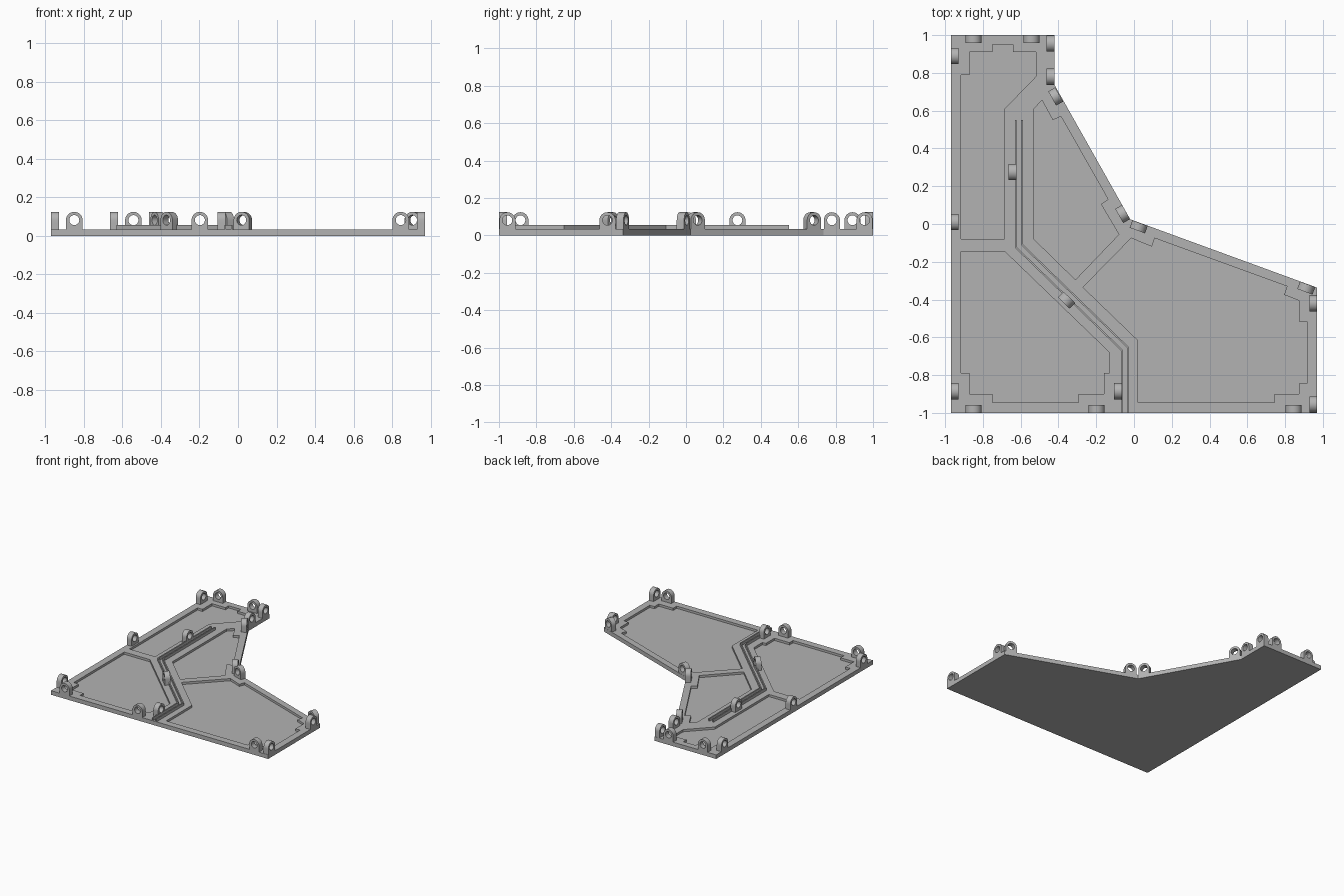
import bpy, bmesh, math
from mathutils import Vector, Matrix

cube = bpy.data.objects.get("Cube")
if cube:
    bpy.data.objects.remove(cube, do_unlink=True)

TOP, FLOOR, RAIL_TOP = 0.033, 0.015, 0.056

grey = bpy.data.materials.new("plain grey")
grey.use_nodes = True
COLOUR = (0.45, 0.45, 0.45, 1)
grey.diffuse_color = COLOUR
grey.node_tree.nodes["Principled BSDF"].inputs["Base Color"].default_value = COLOUR


def finish(name, bm):
    bmesh.ops.recalc_face_normals(bm, faces=bm.faces)
    mesh = bpy.data.meshes.new(name)
    bm.to_mesh(mesh)
    bm.free()
    mesh.materials.append(grey)
    obj = bpy.data.objects.new(name, mesh)
    bpy.context.collection.objects.link(obj)
    return obj


def prism(name, outline, low, high):
    bm = bmesh.new()
    face = bm.faces.new([bm.verts.new((x, y, low)) for x, y in outline])
    top = bmesh.ops.extrude_face_region(bm, geom=[face])["geom"]
    verts = [v for v in top if isinstance(v, bmesh.types.BMVert)]
    bmesh.ops.translate(bm, verts=verts, vec=(0, 0, high - low))
    return finish(name, bm)


# Base plate with its bent outer edge
KNEE, ELBOW, CORNER = (-0.42, 0.735), (-0.02, 0.025), (0.97, -0.337)
plate = prism("base_plate", [(-0.97, -1), (0.97, -1), CORNER, ELBOW, KNEE,
                             (-0.42, 1), (-0.97, 1)], 0, TOP)

# Shallow pockets, stepped around the hinge lugs
pockets = {
    "back": [(-.915, .79), (-.87, .79), (-.87, .91), (-.75, .91), (-.75, .95),
             (-.64, .95), (-.64, .91), (-.52, .91), (-.52, .78), (-.685, .61),
             (-.685, -.08), (-.915, -.08)],
    "front": [(-.915, -.145), (-.685, -.145), (-.13, -.68), (-.13, -.79),
              (-.16, -.79), (-.16, -.9), (-.295, -.9), (-.295, -.945),
              (-.75, -.945), (-.75, -.9), (-.87, -.9), (-.87, -.79), (-.915, -.79)],
    "middle": [(-.53, .61), (-.487, .655), (-.43, .55), (-.387, .57), (-.137, .13),
               (-.175, .105), (-.08, -.055), (-.31, -.295), (-.53, -.08)],
    "side": [(-.27, -.335), (-.015, -.075), (.095, -.12), (.11, -.075), (.81, -.33),
             (.795, -.375), (.873, -.405), (.873, -.515), (.915, -.515), (.915, -.845),
             (.873, -.845), (.873, -.9), (.745, -.9), (.745, -.945), (.02, -.945),
             (.02, -.615)],
}
for name, outline in pockets.items():
    cutter = prism(name + "_pocket_cutter", outline, FLOOR, 0.1)
    cutter.hide_render = True
    mod = plate.modifiers.new(name, "BOOLEAN")
    mod.operation, mod.solver, mod.object = "DIFFERENCE", "EXACT", cutter
    bpy.context.view_layer.objects.active = plate
    bpy.ops.object.modifier_apply(modifier=mod.name)
    bpy.data.objects.remove(cutter, do_unlink=True)


# Twin guide rails following a bent path
def offset_path(path, dist):
    pts = [Vector(p) for p in path]
    dirs = [(b - a).normalized() for a, b in zip(pts, pts[1:])]
    result = []
    for i, p in enumerate(pts):
        d0, d1 = dirs[max(i - 1, 0)], dirs[min(i, len(dirs) - 1)]
        n0, n1 = Vector((-d0.y, d0.x)), Vector((-d1.y, d1.x))
        result.append(p + (n0 + n1) * dist / (1 + n0.dot(n1)))
    return result


path = [(-0.609, 0.55), (-0.609, -0.117), (-0.049, -0.66), (-0.049, -1)]
for name, side in (("left_rail", 1), ("right_rail", -1)):
    inner = offset_path(path, side * 0.012)
    outer = offset_path(path, side * 0.021)
    prism(name, inner + outer[::-1], 0.02, RAIL_TOP)


# Hinge lugs: round-topped tabs with a bored hole
def lug(name, x, y, angle):
    n, radius, hole, depth, half = 32, 0.043, 0.026, 0.06, 0.021
    bm = bmesh.new()
    rings = []
    for r, t in ((hole, -half), (radius, -half), (radius, half), (hole, half)):
        ring = []
        for i in range(n):
            c, s = math.cos(math.tau * i / n), math.sin(math.tau * i / n)
            px, pz = r * c, r * s
            if r == radius and s < -0.01:
                m = max(abs(c), abs(s))
                px, pz = r * c / m, depth * s / m
            ring.append(bm.verts.new((px, t, pz)))
        rings.append(ring)
    for a, b in zip(rings, rings[1:] + rings[:1]):
        for i in range(n):
            j = (i + 1) % n
            bm.faces.new((a[i], a[j], b[j], b[i]))
    bm.transform(Matrix.Translation((x, y, 0.081)) @ Matrix.Rotation(angle, 4, "Z"))
    return finish(name, bm)


def heading(a, b):
    return math.atan2(b[1] - a[1], b[0] - a[0])


slope, ramp = heading(KNEE, ELBOW), heading(ELBOW, CORNER)
diagonal, upright = heading(path[1], path[2]), math.pi / 2
groups = [
    ("back_lug", 0, [(-.85, .979), (-.543, .979)]),
    ("front_lug", 0, [(-.85, -.979), (-.198, -.979), (.845, -.979)]),
    ("right_lug", upright, [(-.949, -.885), (-.949, .01), (-.949, .89)]),
    ("back_side_lug", upright, [(-.441, .955), (-.441, .78)]),
    ("left_lug", upright, [(.949, -.42), (.949, -.955)]),
    ("slope_lug", slope, [(-.415, .675), (-.06, .053)]),
    ("ramp_lug", ramp, [(.025, -.015), (.912, -.339)]),
    ("rail_lug", upright, [(-.643, .275), (-.085, -.885)]),
    ("diagonal_lug", diagonal, [(-.357, -.403)]),
]
bpy.ops.object.select_all(action="DESELECT")
for name, angle, places in groups:
    for i, (x, y) in enumerate(places):
        obj = lug(f"{name}_{i + 1}", x, y, angle)
        obj.select_set(True)
        bpy.context.view_layer.objects.active = obj
bpy.ops.object.shade_smooth_by_angle(angle=math.radians(35))
